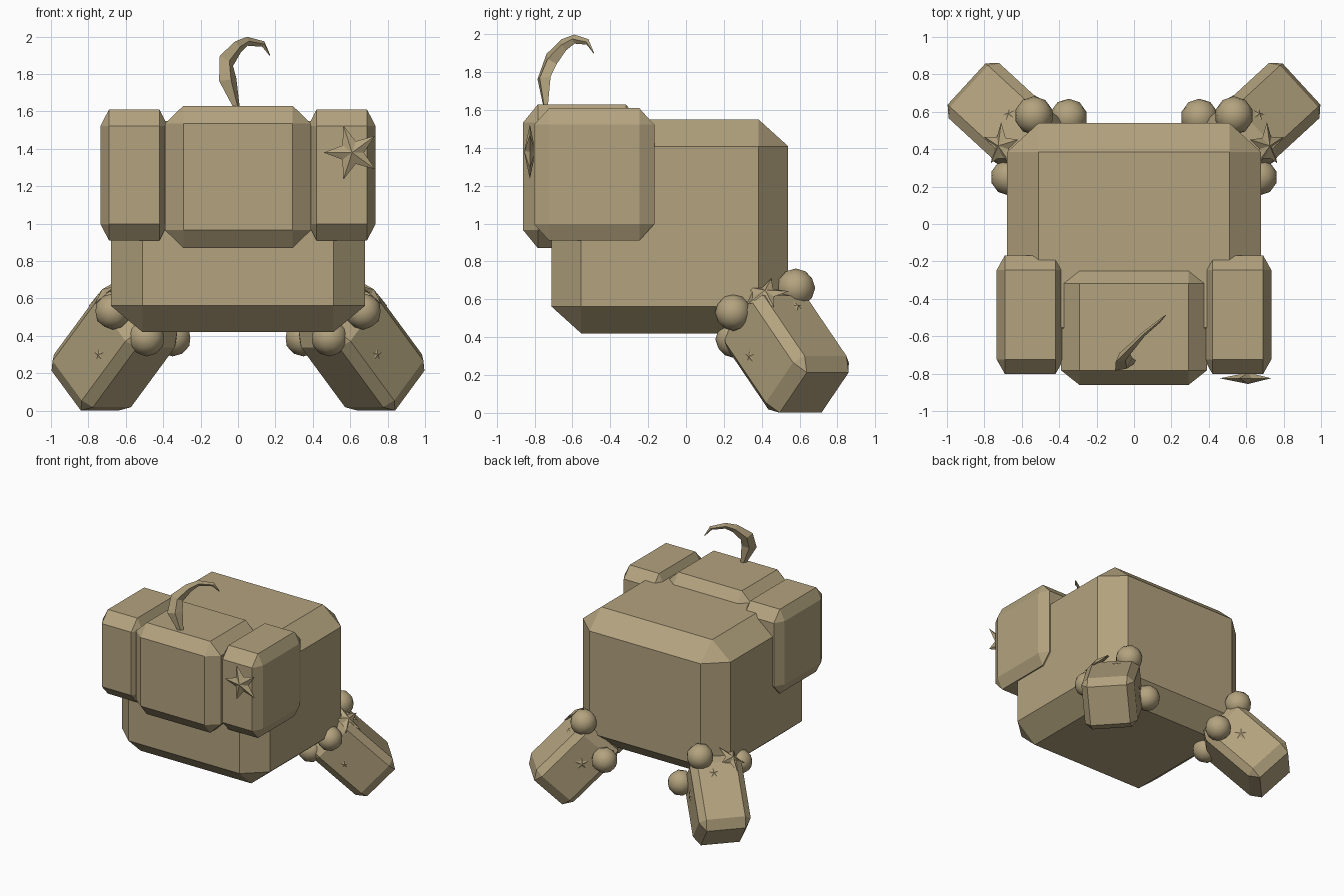
import bpy, bmesh, math
from mathutils import Vector, Matrix

if "Cube" in bpy.data.objects:
    bpy.data.objects.remove(bpy.data.objects["Cube"], do_unlink=True)

TAN = (0.45, 0.365, 0.21, 1)
mat = bpy.data.materials.new("tan")
mat.use_nodes = True
mat.diffuse_color = TAN
mat.node_tree.nodes["Principled BSDF"].inputs["Base Color"].default_value = TAN


def finish(bm, name, mirrored=False, smooth=False):
    bmesh.ops.recalc_face_normals(bm, faces=bm.faces)
    for f in bm.faces:
        f.smooth = smooth
    me = bpy.data.meshes.new(name)
    bm.to_mesh(me)
    bm.free()
    me.materials.append(mat)
    ob = bpy.data.objects.new(name, me)
    bpy.context.collection.objects.link(ob)
    if mirrored:
        ob.modifiers.new("mirror", "MIRROR").use_mirror_merge = False
    return ob


def frame(x, y, z, origin):
    """Matrix whose columns are the three axes and the origin."""
    m = Matrix((x, y, z)).transposed().to_4x4()
    m.translation = origin
    return m


def block(name, size, matrix, mirrored=False):
    """Cube chamfered by an eighth of each side."""
    bm = bmesh.new()
    bmesh.ops.create_cube(bm, size=1)
    bmesh.ops.bevel(bm, geom=bm.edges[:], offset=0.125, segments=1, affect='EDGES')
    bm.transform(matrix @ Matrix.Diagonal((*size, 1)))
    return finish(bm, name, mirrored)


def star(name, centre, normal, point, radius, mirrored=True):
    """Five-pointed star, raised to a peak on both sides."""
    n = Vector(normal).normalized()
    p = Vector(point)
    p = (p - n * p.dot(n)).normalized()
    c, q = Vector(centre), n.cross(p)
    bm = bmesh.new()
    ring = []
    for i in range(10):
        a, r = i * math.pi / 5, radius * (1 if i % 2 == 0 else 0.42)
        ring.append(bm.verts.new(c + r * (p * math.cos(a) + q * math.sin(a))))
    for side in (1, -1):
        peak = bm.verts.new(c + n * side * radius * 0.2)
        for i in range(10):
            bm.faces.new((ring[i], ring[(i + 1) % 10], peak))
    return finish(bm, name, mirrored)


# Body, face block and the two side blocks of the head
block("body", (1.36, 1.25, 1.13), Matrix.Translation((0, -0.085, 0.985)))
block("head", (0.78, 0.62, 0.76), Matrix.Translation((0, -0.55, 1.25)))
block("ear", (0.36, 0.635, 0.70), Matrix.Translation((0.555, -0.485, 1.26)), True)
star("ear_star", (0.61, -0.825, 1.38), (0, -1, 0), (-1, 0, 0), 0.152, False)

# Legs slope outward, backward and down from the body
out = Vector((0.736, 0.677, 0)).normalized()
up = Vector((0, 0, 1))
along = (out - up).normalized()
top = (out + up).normalized()
side = along.cross(top)
if side.x < 0:
    side = -side
foot = Vector((0.817, 0.677, 0.107))
LENGTH, WIDTH = 0.6, 0.4
block("leg", (WIDTH, WIDTH, LENGTH),
      frame(side, top, along, foot - along * LENGTH / 2), True)

# Stars on the leg faces
half = WIDTH / 2
star("leg_outer_star", (0.74, 0.34, 0.30), side, up, 0.055)
star("leg_inner_star", foot - along * 0.35 - side * half, -side, up, 0.055)
star("leg_top_star", (0.665, 0.587, 0.56), top, -along, 0.05)
star("leg_large_star", (0.71, 0.42, 0.63), (0.65, -0.08, 0.76), (0, 1, 0.1), 0.125)

# Ring of balls round the top of each leg
balls = [((0.535, 0.58, 0.66), 0.103), ((0.67, 0.25, 0.53), 0.097),
         ((0.49, 0.255, 0.39), 0.1), ((0.35, 0.57, 0.39), 0.1)]
for i, (pos, radius) in enumerate(balls):
    bm = bmesh.new()
    bmesh.ops.create_icosphere(bm, subdivisions=2, radius=radius,
                               matrix=Matrix.Translation(pos))
    finish(bm, f"leg_ball_{i + 1}", True, True)

# Tapered curl on top of the head
path = [(0, -0.74, 1.60, 0.015), (-0.055, -0.75, 1.77, 0.058),
        (-0.062, -0.71, 1.87, 0.052), (0, -0.645, 1.945, 0.035),
        (0.05, -0.59, 1.975, 0.024), (0.135, -0.52, 1.96, 0.016),
        (0.17, -0.487, 1.90, 0.003)]
pts = [Vector(p[:3]) for p in path]
across = Vector((0.6, -0.8, 0))
bm = bmesh.new()
rings = []
for i, p in enumerate(pts):
    tangent = (pts[min(i + 1, len(pts) - 1)] - pts[max(i - 1, 0)]).normalized()
    inner = across.cross(tangent).normalized()
    r = path[i][3]
    rings.append([bm.verts.new(p + o) for o in
                  (inner * r, across * r * 0.5, -inner * r, -across * r * 0.5)])
for a, b in zip(rings, rings[1:]):
    for k in range(4):
        j = (k + 1) % 4
        bm.faces.new((a[k], a[j], b[j], b[k]))
bm.faces.new(rings[0])
bm.faces.new(rings[-1])
finish(bm, "curl")
